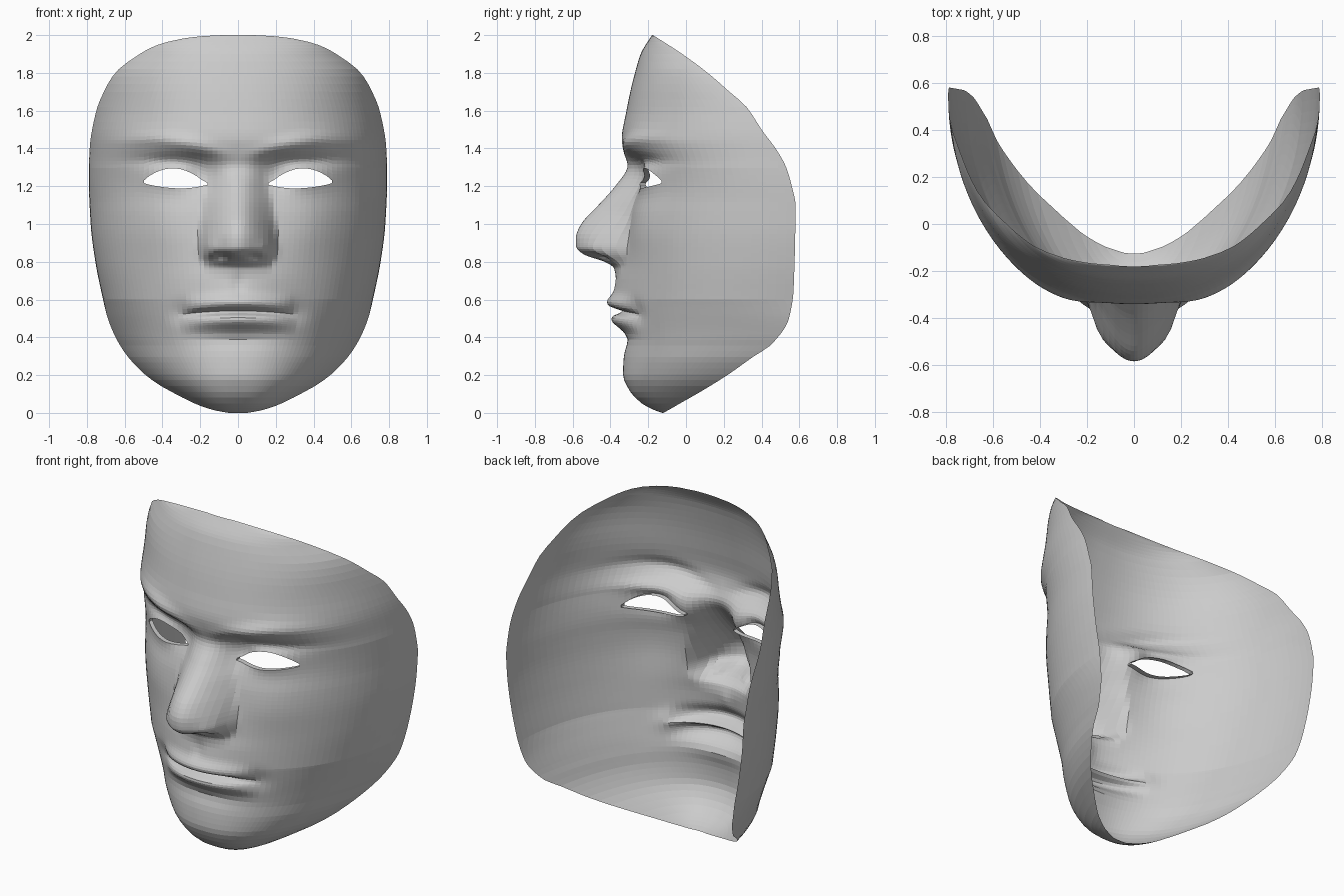
import bpy, bmesh, math

if "Cube" in bpy.data.objects:
    bpy.data.objects.remove(bpy.data.objects["Cube"])


def curve(points):
    """Smooth monotone interpolation through (z, value) pairs."""
    p = sorted(points)
    d = [(p[i+1][1] - p[i][1]) / (p[i+1][0] - p[i][0]) for i in range(len(p) - 1)]
    m = [d[0]]
    for a, b in zip(d, d[1:]):
        m.append(0 if a * b <= 0 else 2 * a * b / (a + b))
    m.append(d[-1])

    def f(z):
        z = min(max(z, p[0][0]), p[-1][0])
        i = 0
        while i < len(d) - 1 and z > p[i+1][0]:
            i += 1
        h = p[i+1][0] - p[i][0]
        t = (z - p[i][0]) / h
        return ((2*t**3 - 3*t*t + 1) * p[i][1] + (t**3 - 2*t*t + t) * h * m[i]
                + (3*t*t - 2*t**3) * p[i+1][1] + (t**3 - t*t) * h * m[i+1])
    return f


def bump(x, z, cx, cz, rx, rz):
    return math.exp(-((x - cx) / rx) ** 2 - ((z - cz) / rz) ** 2)


# Outline half width, rear edge and front profile by height
width = curve([(0, .05), (.015, .13), (.05, .23), (.1, .33), (.15, .42), (.21, .5), (.32, .6),
               (.42, .655), (.6, .712), (.8, .755), (1, .78), (1.25, .79), (1.4, .785), (1.6, .75),
               (1.7, .71), (1.8, .65), (1.9, .52), (1.95, .42), (1.98, .3), (1.995, .18), (2, .08)])
rear = curve([(0, -.12), (.05, -.03), (.1, .06), (.2, .22), (.3, .36), (.36, .45), (.5, .545),
              (.66, .57), (1.1, .58), (1.2, .56), (1.3, .53), (1.4, .475), (1.5, .4),
              (1.62, .32), (1.7, .23), (1.8, .115), (1.9, -.02), (2, -.175)])
front = curve([(0, -.125), (.02, -.18), (.06, -.24), (.12, -.28), (.2, -.3), (.4, -.305),
               (.7, -.312), (.9, -.31), (1.05, -.3), (1.2, -.28), (1.3, -.29), (1.4, -.33),
               (1.45, -.34), (1.6, -.315), (1.7, -.295), (1.8, -.27), (1.9, -.24), (2, -.18)])
arc = curve([(0, .88), (.3, .96), (.6, 1), (1.3, 1), (1.7, .97), (2, .85)])
power = curve([(0, 2.6), (.5, 2.45), (1, 2.3), (2, 2.3)])

# Extra depth of the muzzle and chin on the centre line
muzzle = curve([(.03, 0), (.12, .02), (.2, .033), (.28, .028), (.38, .015), (.5, .055),
                (.6, .075), (.7, .065), (.8, .04), (1, .01), (1.1, 0)])

# Nose ridge height, half width and softness of its foot
nose_h = curve([(.72, 0), (.77, .025), (.8, .08), (.84, .2), (.88, .245), (.94, .255),
                (1, .24), (1.08, .185), (1.2, .095), (1.3, .02), (1.38, 0)])
nose_w = curve([(.72, .16), (.8, .185), (.9, .2), (1, .2), (1.1, .19), (1.2, .165), (1.35, .12)])
nose_p = curve([(.7, .9), (.92, .95), (1.08, 1.6), (1.4, 1.5)])

EYE_LOW, EYE_HIGH = 1.2125, 1.2225
EYE_IN, EYE_LEN = .175, .325


def warp(x, z):
    """Open the eyelids and bend the mouth line."""
    q = (x - EYE_IN) / EYE_LEN
    s = math.sin(math.pi * q) if 0 < q < 1 else 0
    if z > 1.217:
        z += .072 * s ** .8 * math.exp(-(z - EYE_HIGH) / .1)
    else:
        z -= .023 * s ** .7 * math.exp(-(EYE_LOW - z) / .08)
    z += .02 * (q - .5) * bump(x, z, .34, 1.22, .2, .12)
    return z - .2 * min(x, .3) ** 2 * math.exp(-((z - .53) / .1) ** 2)


def depth(x, z, s):
    k, p, n = arc(z), front(z), power(z)
    y = p + (rear(z) - p) * (1 - math.sqrt(max(0, 1 - (k*s) ** n))) / (1 - math.sqrt(1 - k ** n))
    y -= muzzle(z) * math.exp(-(x / .27) ** 2)
    # nose, wings and nostrils
    y -= nose_h(z) * max(0, 1 - (x / nose_w(z)) ** 2) ** nose_p(z)
    y -= .03 * bump(x, z, .15, .87, .045, .055)
    y += .05 * bump(x, z, .085, .828, .04, .018)
    # eye sockets, lids, brows and cheeks
    y += .055 * bump(x, z, .2, 1.27, .09, .09) + .03 * bump(x, z, .36, 1.335, .16, .04)
    y -= .02 * bump(x, z, .34, 1.23, .14, .06)
    brow_z = 1.37 + .08 * math.sin(min(1, max(0, (x - .08) / .55)) * math.pi * .7)
    y -= .026 * bump(x, z, .33, brow_z, .26, .045)
    y -= .02 * bump(x, z, .4, 1.0, .18, .18)
    # lips, philtrum and mouth corners
    zm = z + .2 * min(x, .3) ** 2
    e = max(0, 1 - (x / .3) ** 2) ** .75
    g = lambda c, r: math.exp(-((zm - c) / r) ** 2)
    y += e * (-.034 * g(.585, .04) + .055 * g(.538, .016) - .034 * g(.488, .04))
    y += .018 * bump(x, z, .3, .53, .06, .06) + .01 * bump(x, z, 0, .68, .035, .05)
    y += .012 * bump(x, z, 0, .39, .2, .04)
    return y


# Rows of heights, denser around the features
stops = [(0, 0), (.05, 4), (.42, 12), (.66, 20), (.76, 4), (.9, 13), (EYE_LOW, 13),
         (EYE_HIGH, 1), (1.5, 15), (1.9, 10), (1.98, 5), (2, 4)]
rows = [0]
for (a, _), (b, n) in zip(stops, stops[1:]):
    rows += [a + (b - a) * (i + 1) / n for i in range(n)]
COLS = 38

# Half of the mask sheet, leaving out the eye opening
bm = bmesh.new()
grid = []
for z in rows:
    line = []
    for j in range(COLS + 1):
        s = math.sin((j / COLS) ** 1.2 * math.pi / 2)
        x = width(z) * s
        zz = warp(x, z)
        line.append(bm.verts.new((x, depth(x, zz, s), zz)))
    grid.append(line)
for i in range(len(rows) - 1):
    for j in range(COLS):
        q = (grid[i][j].co.x + grid[i][j+1].co.x) / 2
        if abs(rows[i] - EYE_LOW) < .001 and EYE_IN < q < EYE_IN + EYE_LEN:
            continue
        bm.faces.new((grid[i][j], grid[i][j+1], grid[i+1][j+1], grid[i+1][j]))

# Inward rim of the eyelids
rim = [e for e in bm.edges if e.is_boundary
       and all(.1 < v.co.x < .6 and 1.1 < v.co.z < 1.4 for v in e.verts)]
new = bmesh.ops.extrude_edge_only(bm, edges=rim)["geom"]
for v in new:
    if isinstance(v, bmesh.types.BMVert):
        v.co.y += .03
bmesh.ops.recalc_face_normals(bm, faces=bm.faces[:])
if sum(f.normal.y * f.calc_area() for f in bm.faces) > 0:
    bmesh.ops.reverse_faces(bm, faces=bm.faces[:])

mesh = bpy.data.meshes.new("face_mask")
bm.to_mesh(mesh)
bm.free()
mask = bpy.data.objects.new("face_mask", mesh)
bpy.context.collection.objects.link(mask)

# Other half
mirror = mask.modifiers.new("mirror", 'MIRROR')
mirror.use_axis[0] = True
mirror.merge_threshold = .0005
